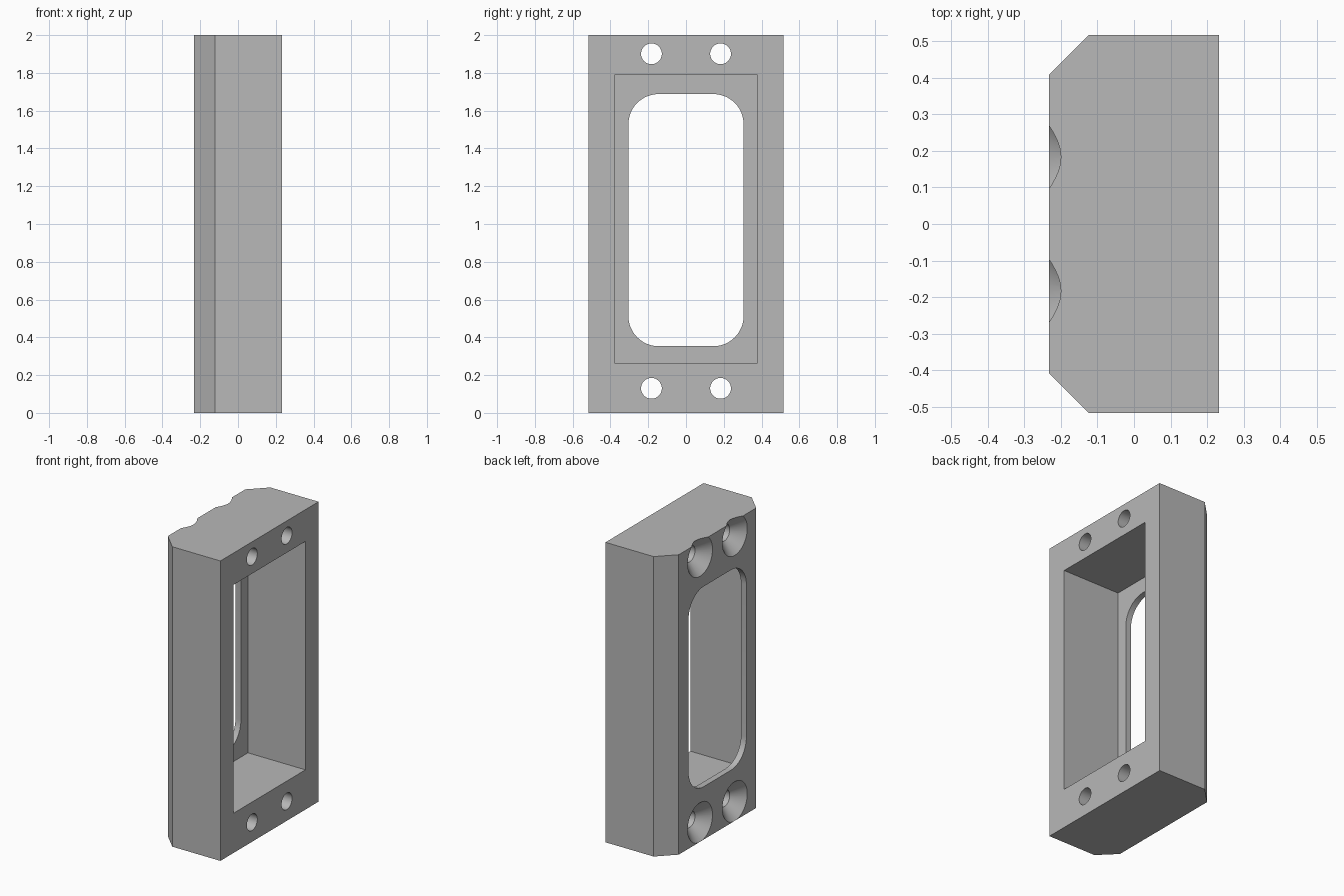
import bpy, bmesh, math
from mathutils import Vector

cube = bpy.data.objects.get("Cube")
if cube:
    bpy.data.objects.remove(cube, do_unlink=True)

HX, HY, H = 0.232, 0.517, 2.0      # half depth, half width, height
CHAMFER = 0.109
WALL = 0.04                        # thickness of the panel behind the pocket

grey = bpy.data.materials.new("satin grey")
grey.use_nodes = True
colour = (0.48, 0.48, 0.48, 1)
grey.diffuse_color = colour
grey.node_tree.nodes["Principled BSDF"].inputs["Base Color"].default_value = colour


def loft(name, rings):
    """Closed solid skinned through rings of equal point count."""
    bm = bmesh.new()
    loops = [[bm.verts.new(p) for p in ring] for ring in rings]
    n = len(loops[0])
    for a, b in zip(loops, loops[1:]):
        for i in range(n):
            j = (i + 1) % n
            bm.faces.new((a[i], a[j], b[j], b[i]))
    bm.faces.new(loops[0])
    bm.faces.new(loops[-1])
    bmesh.ops.recalc_face_normals(bm, faces=bm.faces)
    mesh = bpy.data.meshes.new(name)
    bm.to_mesh(mesh)
    bm.free()
    mesh.materials.append(grey)
    obj = bpy.data.objects.new(name, mesh)
    bpy.context.collection.objects.link(obj)
    return obj


def rounded_rect(x, hy, z0, z1, r, steps=12):
    """Rounded rectangle in the plane of constant x."""
    pts = []
    corners = [(hy - r, z1 - r), (r - hy, z1 - r), (r - hy, z0 + r), (hy - r, z0 + r)]
    for k, (cy, cz) in enumerate(corners):
        for s in range(steps + 1):
            a = math.pi / 2 * (k + s / steps)
            pts.append(Vector((x, cy + r * math.cos(a), cz + r * math.sin(a))))
    return pts


def circle(x, y, z, r, n=48):
    angles = [2 * math.pi * i / n for i in range(n)]
    return [(x, y + r * math.cos(a), z + r * math.sin(a)) for a in angles]


# Block with the two vertical edges of its -x side chamfered
outline = [(HX, -HY), (HX, HY), (CHAMFER - HX, HY), (-HX, HY - CHAMFER),
           (-HX, CHAMFER - HY), (CHAMFER - HX, -HY)]
housing = loft("housing", [[(x, y, z) for x, y in outline] for z in (0, H)])

# Deep rectangular pocket and rounded window through the panel
pocket = [[(x, y, z) for y, z in ((-.379, .265), (.379, .265), (.379, 1.788), (-.379, 1.788))]
          for x in (WALL - HX, HX + 0.1)]
cutters = [loft("pocket_cutter", pocket),
           loft("window_cutter", [rounded_rect(x, 0.305, 0.353, 1.688, 0.16)
                                  for x in (-HX - 0.1, 0)])]

# Four countersunk screw holes
SINK, BORE, EXTRA = 0.131, 0.055, 0.05
for y in (-0.183, 0.183):
    for z in (0.13, 1.901):
        profile = [(-HX - EXTRA, SINK + EXTRA), (-HX + SINK - BORE, BORE), (HX + 0.1, BORE)]
        cutters.append(loft("screw_hole_cutter", [circle(x, y, z, r) for x, r in profile]))

for c in cutters:
    c.hide_render = True
    mod = housing.modifiers.new(c.name, 'BOOLEAN')
    mod.operation = 'DIFFERENCE'
    mod.solver = 'EXACT'
    mod.object = c

# Bake the cuts and drop the cutters
bpy.context.view_layer.update()
graph = bpy.context.evaluated_depsgraph_get()
result = bpy.data.meshes.new_from_object(housing.evaluated_get(graph))
housing.modifiers.clear()
housing.data = result
for c in cutters:
    bpy.data.objects.remove(c, do_unlink=True)

# Smooth bores and corners, sharp edges elsewhere
bpy.ops.object.select_all(action='DESELECT')
housing.select_set(True)
bpy.context.view_layer.objects.active = housing
bpy.ops.object.shade_smooth_by_angle(angle=math.radians(25))
